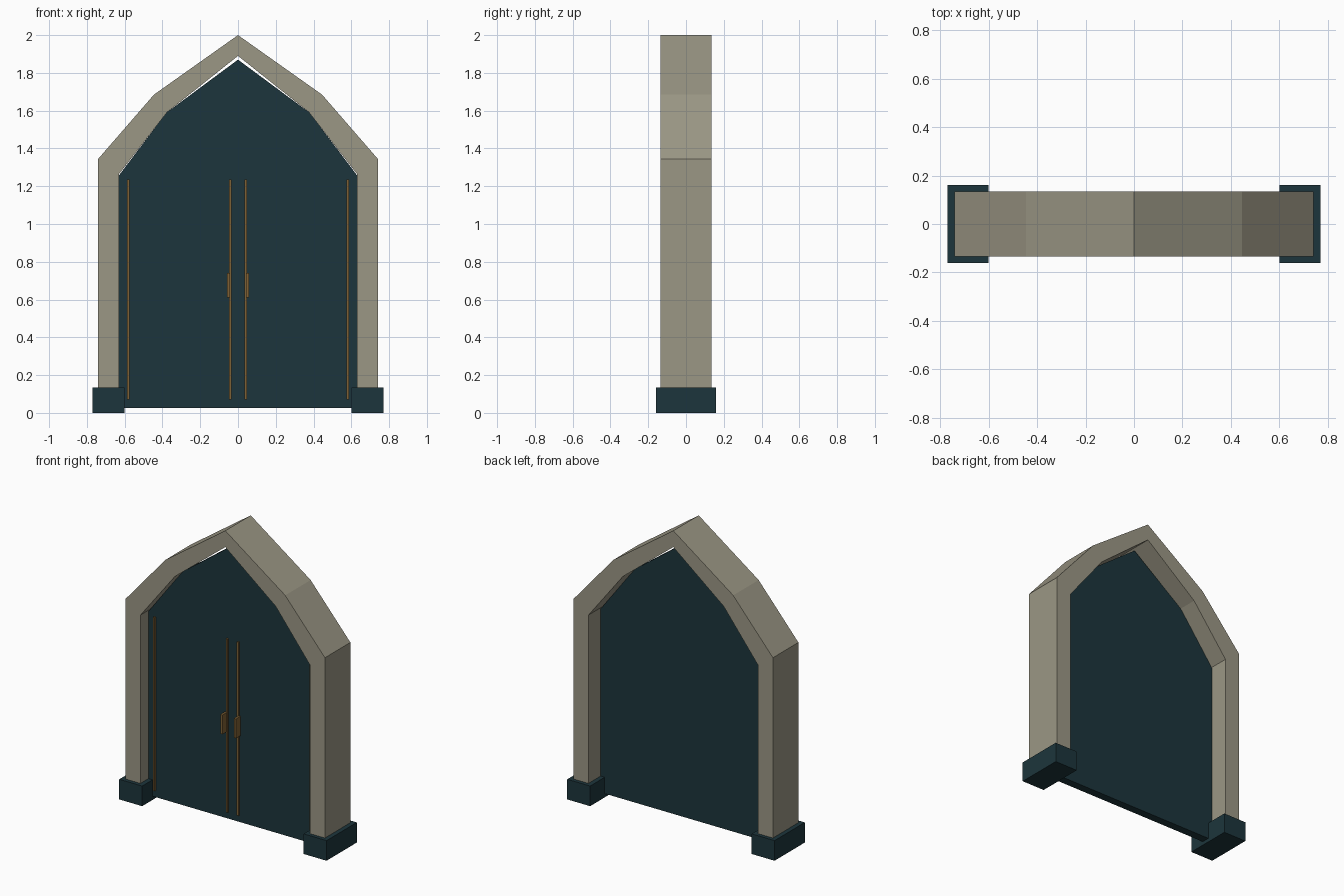
import bpy, bmesh

if "Cube" in bpy.data.objects:
    bpy.data.objects.remove(bpy.data.objects["Cube"])


def material(name, rgb):
    m = bpy.data.materials.new(name)
    m.diffuse_color = (*rgb, 1)
    m.use_nodes = True
    m.node_tree.nodes["Principled BSDF"].inputs["Base Color"].default_value = m.diffuse_color
    return m


stone = material("stone", (0.33, 0.31, 0.235))
dark = material("dark_teal", (0.012, 0.036, 0.045))
bronze = material("bronze", (0.21, 0.12, 0.035))


def finish(name, bm, mat):
    bmesh.ops.recalc_face_normals(bm, faces=bm.faces[:])
    me = bpy.data.meshes.new(name)
    bm.to_mesh(me)
    bm.free()
    me.materials.append(mat)
    ob = bpy.data.objects.new(name, me)
    bpy.context.collection.objects.link(ob)
    return ob


def mirrored(half):
    """Complete a half profile whose last point lies on x = 0."""
    return half + [(-x, z) for x, z in reversed(half[:-1])]


def extrude(bm, y0, y1):
    """Thicken the flat faces already in bm from y0 to y1."""
    geo = bmesh.ops.extrude_face_region(bm, geom=bm.faces[:])["geom"]
    verts = [v for v in geo if isinstance(v, bmesh.types.BMVert)]
    bmesh.ops.translate(bm, verts=verts, vec=(0, y1 - y0, 0))


def box_pair(name, x, y, z, mat):
    """A box given by its ranges, built on both sides of x = 0."""
    for side, s in (("left", -1), ("right", 1)):
        bm = bmesh.new()
        bmesh.ops.create_cube(bm, size=1)
        for v in bm.verts:
            v.co = (s * (x[0] + (v.co.x + 0.5) * (x[1] - x[0])),
                    y[0] + (v.co.y + 0.5) * (y[1] - y[0]),
                    z[0] + (v.co.z + 0.5) * (z[1] - z[0]))
        finish(f"{name}_{side}", bm, mat)


# Stone arch: quads between the outer and inner outline, thickened
outer = mirrored([(0.74, 0.002), (0.74, 1.345), (0.445, 1.685), (0, 2.0)])
inner = mirrored([(0.63, 0.002), (0.63, 1.265), (0.375, 1.592), (0, 1.89)])
bm = bmesh.new()
a = [bm.verts.new((x, -0.135, z)) for x, z in outer]
b = [bm.verts.new((x, -0.135, z)) for x, z in inner]
for i in range(len(a) - 1):
    bm.faces.new((a[i], a[i + 1], b[i + 1], b[i]))
extrude(bm, -0.135, 0.135)
finish("stone_arch", bm, stone)

# Door panel set inside the arch
bm = bmesh.new()
door = mirrored([(0.63, 0.025), (0.63, 1.258), (0.378, 1.59), (0, 1.87)])
bm.faces.new([bm.verts.new((x, -0.05, z)) for x, z in door])
extrude(bm, -0.05, 0.005)
finish("door_panel", bm, dark)

# Plinth blocks under the arch
box_pair("plinth", (0.60, 0.77), (-0.16, 0.16), (0, 0.135), dark)

# Bronze strips and handles on the front
box_pair("outer_strip", (0.575, 0.588), (-0.062, -0.045), (0.07, 1.235), bronze)
box_pair("inner_strip", (0.034, 0.047), (-0.062, -0.045), (0.07, 1.235), bronze)
box_pair("handle", (0.042, 0.058), (-0.105, -0.055), (0.61, 0.74), bronze)
